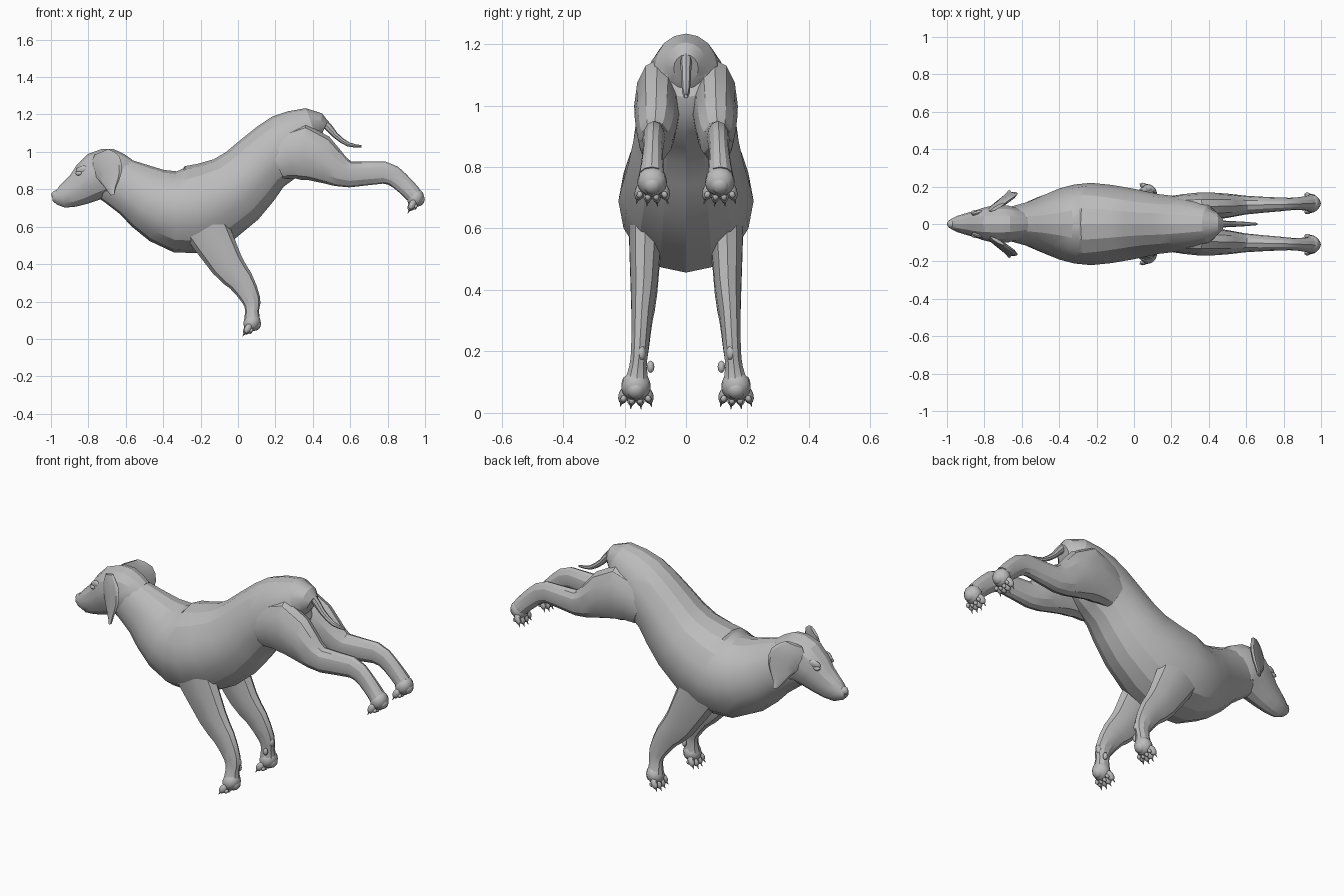
import bpy, bmesh, math
from mathutils import Vector, Matrix

cube = bpy.data.objects.get("Cube")
if cube:
    bpy.data.objects.remove(cube, do_unlink=True)

grey = bpy.data.materials.new("coat grey")
grey.use_nodes = True
grey.diffuse_color = (0.5, 0.5, 0.5, 1)
grey.node_tree.nodes["Principled BSDF"].inputs["Base Color"].default_value = grey.diffuse_color


def finish(name, bm, mirror=False, angle=22):
    """Turn a bmesh into a shaded object, mirrored to both sides if asked."""
    bmesh.ops.recalc_face_normals(bm, faces=bm.faces)
    mesh = bpy.data.meshes.new(name)
    bm.to_mesh(mesh)
    bm.free()
    mesh.materials.append(grey)
    obj = bpy.data.objects.new(name, mesh)
    bpy.context.collection.objects.link(obj)
    bpy.ops.object.select_all(action="DESELECT")
    obj.select_set(True)
    bpy.context.view_layer.objects.active = obj
    bpy.ops.object.shade_smooth_by_angle(angle=math.radians(angle))
    if mirror:
        mod = obj.modifiers.new("mirror", "MIRROR")
        mod.use_axis = (False, True, False)
        mod.use_mirror_merge = False


def smooth_path(points):
    """Add one smooth in-between point to each span of a path."""
    path = []
    for i in range(len(points) - 1):
        before, after = points[max(i - 1, 0)], points[min(i + 2, len(points) - 1)]
        start, end = points[i], points[i + 1]
        path += [start, (start + end) / 2 + (start + end - before - after) / 16]
    return path + [points[-1]]


def loft(name, points, sides=12, y_start=0, y_end=0, slant=0, mirror=False):
    """Skin ovals square to a side-on path of x, z, half depth, half width."""
    path = smooth_path([Vector(p) for p in points])
    last = len(path) - 1
    bm = bmesh.new()
    loops = []
    for n, (x, z, depth, width) in enumerate(path):
        step = path[min(n + 1, last)] - path[max(n - 1, 0)]
        run = Vector((step[0], step[1])).normalized()
        up = Vector((-run.y, slant, run.x)) * depth
        side = Vector((0, width, 0))
        centre = Vector((x, y_start + (y_end - y_start) * n / last, z))
        turns = [math.tau * i / sides for i in range(sides)]
        loops.append([bm.verts.new(centre + up * math.cos(t) + side * math.sin(t)) for t in turns])
    for a, b in zip(loops, loops[1:]):
        for i in range(sides):
            j = (i + 1) % sides
            bm.faces.new((a[i], a[j], b[j], b[i]))
    bm.faces.new(loops[0])
    bm.faces.new(loops[-1])
    finish(name, bm, mirror)


def placed(centre, along):
    """Matrix that moves to a centre and points z along a direction."""
    turn = Vector(along).to_track_quat("Z", "Y").to_matrix().to_4x4()
    return Matrix.Translation(centre) @ turn


def blob(bm, centre, size, along=(0, 0, 1)):
    """Add an ellipsoid with its own z axis along a direction."""
    matrix = placed(centre, along) @ Matrix.Diagonal((*size, 1))
    bmesh.ops.create_uvsphere(bm, u_segments=10, v_segments=6, radius=1, matrix=matrix)


def paw(name, centre, along, sole):
    """Four toes with claws in front of a rounded foot and its pads."""
    centre, along, sole = Vector(centre), Vector(along).normalized(), Vector(sole).normalized()
    bm = bmesh.new()
    blob(bm, centre, (0.05, 0.045, 0.05), along)
    blob(bm, centre + sole * 0.03, (0.03, 0.03, 0.02), sole)
    for k in (-1.5, -0.5, 0.5, 1.5):
        spread = (along + Vector((0, k / 6, 0))).normalized()
        toe = centre + along * (0.05 - abs(k) / 120) + Vector((0, k * 0.027, 0))
        blob(bm, toe, (0.016, 0.02, 0.03), spread)
        blob(bm, toe + sole * 0.02, (0.01, 0.01, 0.012), spread)
        bmesh.ops.create_cone(bm, cap_ends=True, segments=6, radius1=0.008, radius2=0.001,
                              depth=0.03, matrix=placed(toe + spread * 0.03, spread))
    finish(name, bm, True, 40)


# Torso from neck to rump
loft("torso", [
    (-.72, .88, .12, .08),
    (-.56, .8, .15, .12),
    (-.4, .71, .2, .19),
    (-.23, .69, .24, .22),
    (-.01, .8, .2, .19),
    (.13, .94, .17, .16),
    (.28, 1.05, .17, .14),
    (.4, 1.13, .11, .1),
    (.46, 1.12, .05, .04)], 16)

# Head, with the muzzle narrowing to the nose
loft("head", [
    (-.99, .76, .02, .02),
    (-.94, .76, .06, .045),
    (-.85, .8, .09, .07),
    (-.75, .87, .13, .1),
    (-.67, .88, .135, .1),
    (-.58, .87, .09, .07)], 14)

bm = bmesh.new()
blob(bm, (-.97, 0, .77), (.03, .025, .025))
finish("nose", bm, angle=40)

# Eyes under heavy brows
bm = bmesh.new()
blob(bm, (-.85, .06, .885), (.02, .014, .012))
blob(bm, (-.835, .06, .905), (.012, .02, .035), (1, .3, .3))
finish("eyes_and_brows", bm, True, 40)

# Drooping ears flared outwards
loft("ear", [
    (-.73, 1, .04, .01),
    (-.71, .95, .08, .02),
    (-.69, .88, .07, .02),
    (-.68, .81, .03, .015),
    (-.67, .77, .01, .01)], 10, y_start=.09, y_end=.17, slant=.5, mirror=True)

# Front legs, reaching down and back
loft("front_leg", [
    (-.2, .65, .13, .06),
    (-.06, .4, .09, .045),
    (.015, .31, .07, .036),
    (.07, .21, .05, .03),
    (.075, .15, .037, .03),
    (.075, .09, .045, .045)], 10, y_start=.13, y_end=.163, mirror=True)
paw("front_paw", (.075, .163, .087), (-.55, 0, -.8), (.8, 0, -.5))

# Small pads at the back of each wrist
bm = bmesh.new()
blob(bm, (.107, .145, .195), (.014, .014, .024))
blob(bm, (.09, .115, .15), (.012, .012, .02))
finish("wrist_pads", bm, True, 40)

# Hind legs, stretched out behind
loft("hind_leg", [
    (.2, .95, .1, .06),
    (.35, 1, .15, .075),
    (.5, .92, .1, .065),
    (.6, .88, .07, .05),
    (.78, .89, .06, .037),
    (.865, .845, .05, .033),
    (.94, .77, .045, .042)], 12, y_start=.09, y_end=.112, mirror=True)
paw("hind_paw", (.95, .11, .752), (-.45, 0, -.85), (.85, 0, -.45))

# Tail curling out behind the rump
loft("tail", [
    (.36, 1.19, .03, .03),
    (.45, 1.165, .025, .02),
    (.52, 1.09, .016, .016),
    (.59, 1.04, .012, .012),
    (.66, 1.03, .006, .006)], 8)

# Sheath under the belly
loft("sheath", [
    (.21, .81, .01, .01),
    (.25, .85, .025, .025),
    (.3, .9, .02, .02)], 8)
